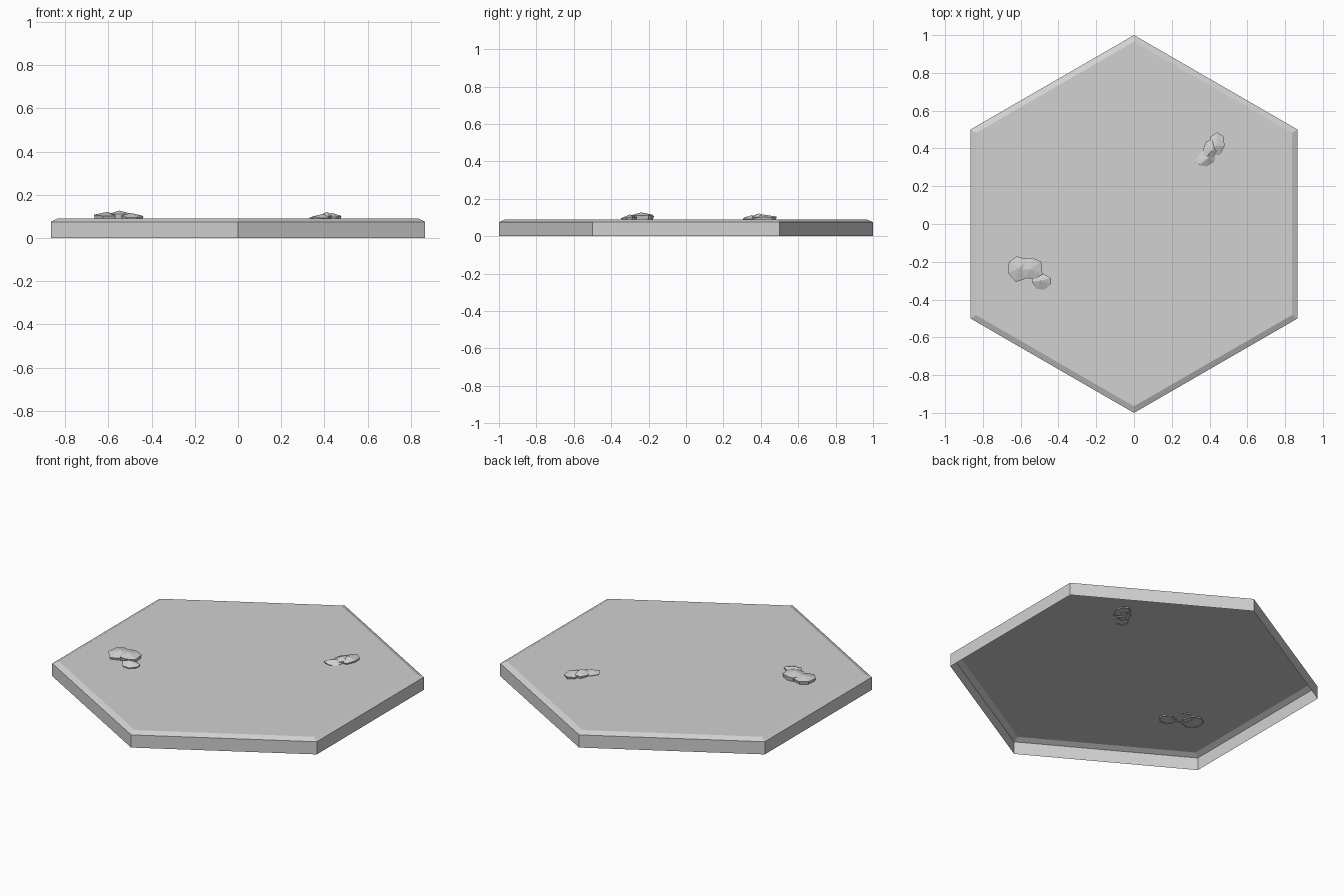
import bpy
import bmesh
import math
import random

if "Cube" in bpy.data.objects:
    bpy.data.objects.remove(bpy.data.objects["Cube"], do_unlink=True)

random.seed(4)

stone = bpy.data.materials.new("light_grey_stone")
stone.use_nodes = True
stone_colour = (0.64, 0.64, 0.64, 1)
stone.diffuse_color = stone_colour
stone.node_tree.nodes["Principled BSDF"].inputs["Base Color"].default_value = stone_colour


def make_object(name, bm):
    """Turn a bmesh into a flat-shaded stone object."""
    mesh = bpy.data.meshes.new(name)
    bm.to_mesh(mesh)
    bm.free()
    mesh.materials.append(stone)
    obj = bpy.data.objects.new(name, mesh)
    bpy.context.collection.objects.link(obj)
    return obj


def bridge(bm, lower, upper):
    """Join two rings of equal length with quads, facing outward."""
    count = len(lower)
    for i in range(count):
        j = (i + 1) % count
        bm.faces.new((lower[i], lower[j], upper[j], upper[i]))


def make_tile():
    """Hexagonal slab shell, open underneath, with a chamfered rim."""
    bm = bmesh.new()
    rings = []
    for radius, z in ((1, 0), (1, 0.075), (0.965, 0.09)):
        ring = []
        for side in range(6):
            angle = math.radians(30 + 60 * side)
            ring.append(bm.verts.new((radius * math.cos(angle), radius * math.sin(angle), z)))
        rings.append(ring)
    bridge(bm, rings[0], rings[1])
    bridge(bm, rings[1], rings[2])
    bm.faces.new(rings[2])
    make_object("hex_tile", bm)


def make_rock(name, centre, size, turn, top, sides=7):
    """Low faceted stone: a sunk open base, a wide waist and a ridged top."""
    bm = bmesh.new()
    angles = [math.tau * (i + random.uniform(-0.2, 0.2)) / sides for i in range(sides)]
    reach = [random.uniform(0.93, 1.07) for i in range(sides)]
    waist = top - 0.016
    rings = []
    for scale, z in ((0.9, 0.084), (1, waist)):
        ring = []
        for angle, length in zip(angles, reach):
            u = size[0] * scale * length * math.cos(angle)
            v = size[1] * scale * length * math.sin(angle)
            lift = random.uniform(-0.005, 0.005) if z == waist else 0
            ring.append(bm.verts.new((
                centre[0] + u * math.cos(turn) - v * math.sin(turn),
                centre[1] + u * math.sin(turn) + v * math.cos(turn),
                z + lift)))
        rings.append(ring)
    bridge(bm, *rings)
    # Off-centre peak
    peak = bm.verts.new((
        centre[0] + random.uniform(-0.2, 0.2) * size[0],
        centre[1] + random.uniform(-0.2, 0.2) * size[1], top))
    waist_ring = rings[1]
    for i in range(sides):
        bm.faces.new((waist_ring[i], waist_ring[(i + 1) % sides], peak))
    make_object(name, bm)


make_tile()

# Rock cluster on the front right
make_rock("front_rock_large", (-0.61, -0.24), (0.062, 0.073), 0, 0.121)
make_rock("front_rock_middle", (-0.54, -0.235), (0.06, 0.06), 0.5, 0.127)
make_rock("front_rock_small", (-0.49, -0.305), (0.054, 0.045), -0.3, 0.116)

# Rock cluster on the back left
make_rock("back_rock_large", (0.435, 0.42), (0.042, 0.064), -0.2, 0.116)
make_rock("back_rock_middle", (0.405, 0.395), (0.04, 0.055), -0.3, 0.121)
make_rock("back_rock_small", (0.385, 0.35), (0.054, 0.045), 0.4, 0.112)
